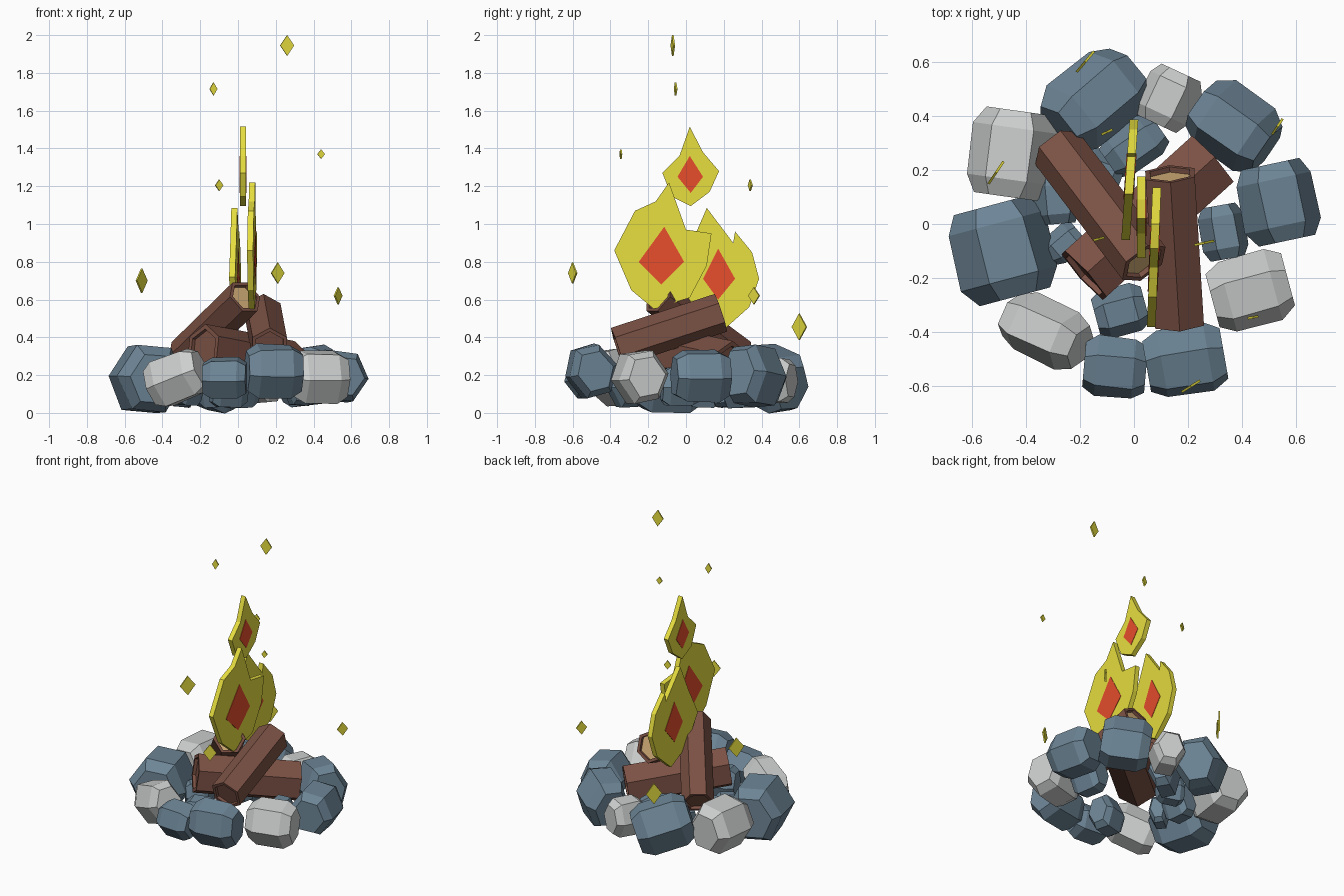
import bpy, bmesh, math, random
from mathutils import Matrix, Vector

random.seed(4)
if "Cube" in bpy.data.objects:
    bpy.data.objects.remove(bpy.data.objects["Cube"])


def material(name, r, g, b):
    m = bpy.data.materials.new(name)
    m.use_nodes = True
    m.diffuse_color = (r, g, b, 1)
    bsdf = next(n for n in m.node_tree.nodes if n.type == "BSDF_PRINCIPLED")
    bsdf.inputs["Base Color"].default_value = (r, g, b, 1)
    return m


BLUE = material("blue grey stone", .153, .235, .305)
PALE = material("pale stone", .61, .62, .62)
BARK = material("bark", .2, .083, .058)
WOOD = material("cut wood", .66, .43, .19)
YELLOW = material("flame yellow", .8, .735, .05)
RED = material("flame red", .82, .077, .026)


def finish(bm, name, *mats):
    bmesh.ops.recalc_face_normals(bm, faces=bm.faces)
    mesh = bpy.data.meshes.new(name)
    bm.to_mesh(mesh)
    bm.free()
    for m in mats:
        mesh.materials.append(m)
    obj = bpy.data.objects.new(name, mesh)
    bpy.context.collection.objects.link(obj)
    return obj


def stone(name, centre, size, yaw, pitch, roll, mat):
    """Six-sided barrel lying along its local x axis, with tapered ends."""
    bm = bmesh.new()
    rings = []
    for x, s in ((-1, .75), (-.6, 1), (.6, 1), (1, .75)):
        ring = []
        for i in range(6):
            a = i * math.pi / 3
            wob = random.uniform(.96, 1.03)
            ring.append(bm.verts.new((x * size[0] / 2,
                                      math.cos(a) * s * wob * size[1] / 2,
                                      math.sin(a) * s * wob * size[2] / 1.73)))
        rings.append(ring)
    for a, b in zip(rings, rings[1:]):
        for i in range(6):
            j = (i + 1) % 6
            bm.faces.new((a[i], a[j], b[j], b[i]))
    bm.faces.new(rings[0])
    bm.faces.new(rings[-1])
    tilt = Matrix.Rotation(math.radians(roll), 4, "X")
    lift = Matrix.Rotation(math.radians(-pitch), 4, "Y")
    turn = Matrix.Rotation(math.radians(yaw), 4, "Z")
    bm.transform(Matrix.Translation(centre) @ turn @ lift @ tilt)
    return finish(bm, name, mat)


def log(name, low, high, radius, spin, top_cut):
    """Hexagonal log with a recessed disc in each end."""
    low, high = Vector(low), Vector(high)
    axis = high - low
    bm = bmesh.new()
    bmesh.ops.create_cone(bm, cap_ends=True, segments=6, radius1=radius,
                          radius2=radius, depth=axis.length)
    for cap in [f for f in bm.faces if abs(f.normal.z) > .9]:
        up = cap.normal.z > 0
        bmesh.ops.inset_region(bm, faces=[cap], thickness=radius * .2)
        bmesh.ops.inset_region(bm, faces=[cap], thickness=.001)
        for v in cap.verts:
            v.co.z += -.02 if up else .02
        cap.material_index = int(up and top_cut)
    bm.transform(Matrix.Translation((low + high) / 2)
                 @ axis.to_track_quat("Z", "Y").to_matrix().to_4x4()
                 @ Matrix.Rotation(math.radians(spin), 4, "Z"))
    return finish(bm, name, BARK, WOOD)


def slab(name, outline, x, slope, thick, mat):
    """Upright plate in the side plane; slope skews x along y."""
    bm = bmesh.new()
    face = bm.faces.new([bm.verts.new((x - thick / 2 + slope * y, y, z))
                         for y, z in outline])
    out = bmesh.ops.extrude_face_region(bm, geom=[face])
    for v in out["geom"]:
        if isinstance(v, bmesh.types.BMVert):
            v.co.x += thick
    return finish(bm, name, mat)


# Outer ring of stones: centre, size, yaw, pitch, roll, colour
outer = [
    ((-.485, -.1, .18), (.35, .37, .34), 105, 0, 5, BLUE),
    ((-.452, .26, .19), (.32, .31, .29), 82, 0, -4, PALE),
    ((-.15, .457, .185), (.35, .3, .31), 40, -18, 4, BLUE),
    ((.128, .465, .17), (.21, .21, .23), 65, 0, -5, PALE),
    ((.37, .362, .195), (.3, .28, .31), -35, 8, 5, BLUE),
    ((.535, .08, .195), (.29, .29, .26), 102, 0, 6, BLUE),
    ((.43, -.245, .19), (.29, .27, .26), 15, 0, 8, PALE),
    ((.19, -.505, .222), (.29, .26, .26), 10, 0, 14, BLUE),
    ((-.07, -.53, .185), (.23, .23, .2), -5, 0, 10, BLUE),
    ((-.325, -.395, .185), (.3, .23, .25), -25, 20, 5, PALE),
]
for i, s in enumerate(outer):
    stone(f"ring_stone_{i + 1}", *s)

# Smaller stones inside the ring
inner = [
    ((0, .29, .15), (.23, .17, .24), 35),
    ((.33, -.03, .14), (.2, .17, .2), 100),
    ((-.05, -.32, .14), (.19, .18, .22), 15),
    ((-.29, .09, .14), (.18, .17, .22), 95),
    ((-.26, -.07, .13), (.14, .12, .18), 40),
    ((-.12, .2, .12), (.16, .14, .18), -20),
]
for i, (c, size, yaw) in enumerate(inner):
    stone(f"inner_stone_{i + 1}", c, size, yaw, 0, 4, BLUE)

# Stacked logs
log("log_leaning", (-.285, .28, .3), (.037, -.145, .615), .1, 30, True)
log("log_side", (.167, -.365, .35), (.133, .185, .53), .105, 0, True)
log("log_bottom", (.285, .235, .25), (-.185, -.19, .34), .132, 0, False)

# Flames: outline, red core, x position, skew
flames = [
    ("large", [(-.09, 1.22), (0, .97), (.135, .95), (.11, .78), (.02, .61), (-.17, .55),
               (-.29, .65), (-.38, .86), (-.27, 1.07), (-.16, 1.12)],
     [(-.25, .8), (-.115, .985), (-.01, .8), (-.13, .68)], .079, .04),
    ("small", [(.11, 1.085), (.25, .9), (.26, .96), (.35, .85), (.387, .71), (.335, .56),
               (.2, .44), (.05, .53), (-.06, .72), (.03, .9)],
     [(.17, .87), (.26, .71), (.17, .6), (.09, .71)], -.027, .07),
    ("top", [(.02, 1.515), (.09, 1.38), (.175, 1.28), (.125, 1.17), (.025, 1.095),
             (-.075, 1.145), (-.125, 1.27), (-.035, 1.36)],
     [(.02, 1.36), (.09, 1.25), (.025, 1.165), (-.045, 1.25)], .027, 0),
]
for name, outline, core, x, slope in flames:
    slab(f"flame_{name}", outline, x, slope, .032, YELLOW)
    slab(f"flame_core_{name}", core, x, slope, .037, RED)

# Floating sparks: centre, width, height, yaw
sparks = [
    ((.26, -.07, 1.945), .075, .11, 12),
    ((-.13, -.055, 1.715), .042, .07, 15),
    ((.44, -.345, 1.37), .04, .05, 10),
    ((-.1, .34, 1.205), .045, .06, 25),
    ((.21, -.6, .74), .08, .11, 32),
    ((-.18, .6, .455), .1, .14, 50),
    ((-.51, .19, .7), .1, .13, 56),
    ((.53, .36, .62), .07, .09, 56),
]
for i, (centre, width, height, yaw) in enumerate(sparks):
    w, h = width / 2, height / 2
    spark = slab(f"spark_{i + 1}", [(w, 0), (0, h), (-w, 0), (0, -h)], 0, 0, .009, YELLOW)
    spark.location = centre
    spark.rotation_euler.z = math.radians(yaw - 90)
